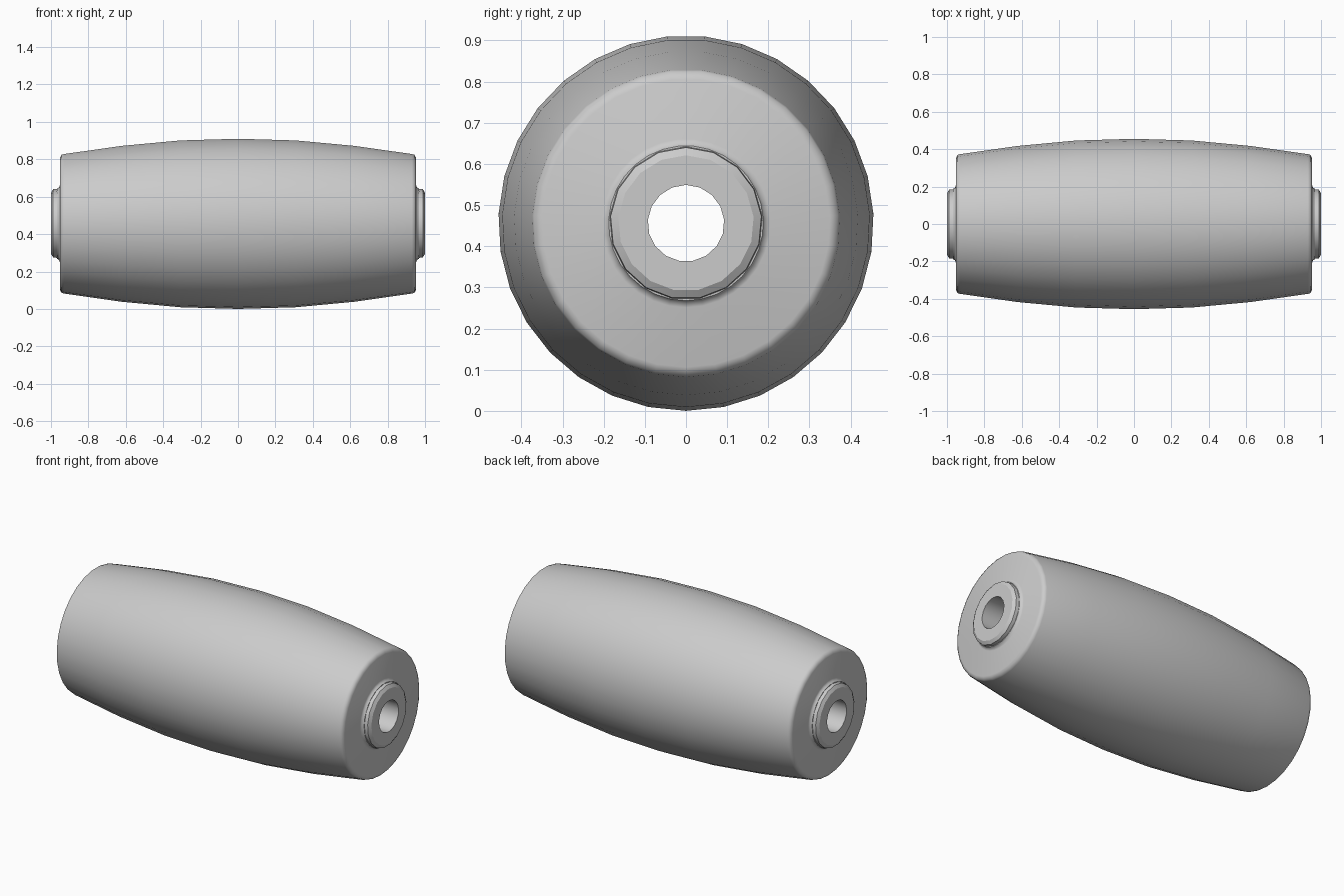
import bpy
import bmesh
import math

cube = bpy.data.objects.get("Cube")
if cube:
    bpy.data.objects.remove(cube)

CENTRE = 0.456

grey = bpy.data.materials.new("light_grey")
grey.use_nodes = True
colour = (0.6, 0.6, 0.6, 1)
grey.diffuse_color = colour
grey.node_tree.nodes["Principled BSDF"].inputs["Base Color"].default_value = colour


def lathe(name, half_profile, sides, start, smooth_angle):
    """Mirror an (x, radius) profile and spin it into a closed ring about x."""
    left = [(-x, r) for x, r in reversed(half_profile) if x > 0]
    profile = left + half_profile
    bm = bmesh.new()
    rings = []
    for i in range(sides):
        a = start + math.tau * i / sides
        rings.append([bm.verts.new((x, r * math.sin(a), CENTRE + r * math.cos(a)))
                      for x, r in profile])
    n = len(profile)
    for i in range(sides):
        a, b = rings[i], rings[(i + 1) % sides]
        for j in range(n):
            k = (j + 1) % n
            bm.faces.new((a[j], a[k], b[k], b[j]))
    bmesh.ops.recalc_face_normals(bm, faces=bm.faces)
    mesh = bpy.data.meshes.new(name)
    bm.to_mesh(mesh)
    bm.free()
    mesh.materials.append(grey)
    obj = bpy.data.objects.new(name, mesh)
    bpy.context.collection.objects.link(obj)
    bpy.ops.object.select_all(action="DESELECT")
    obj.select_set(True)
    bpy.context.view_layer.objects.active = obj
    bpy.ops.object.shade_smooth_by_angle(angle=math.radians(smooth_angle))
    return obj


# Barrel-shaped roller with rounded rims and a small raised collar at each end
body = [(0, 0.456), (0.31, 0.447), (0.62, 0.418), (0.93, 0.374),
        (0.943, 0.37), (0.95, 0.358), (0.953, 0.35), (0.953, 0.205),
        (0.957, 0.194), (0.968, 0.188), (0.968, 0.15)]
lathe("roller_body", body, 31, math.pi, 50)

# Hollow bushing through the roller, chamfered at its ends
bushing = [(0.97, 0.186), (0.988, 0.184), (1.0, 0.165), (1.0, 0.093)]
lathe("axle_bushing", bushing, 17, 0, 30)
